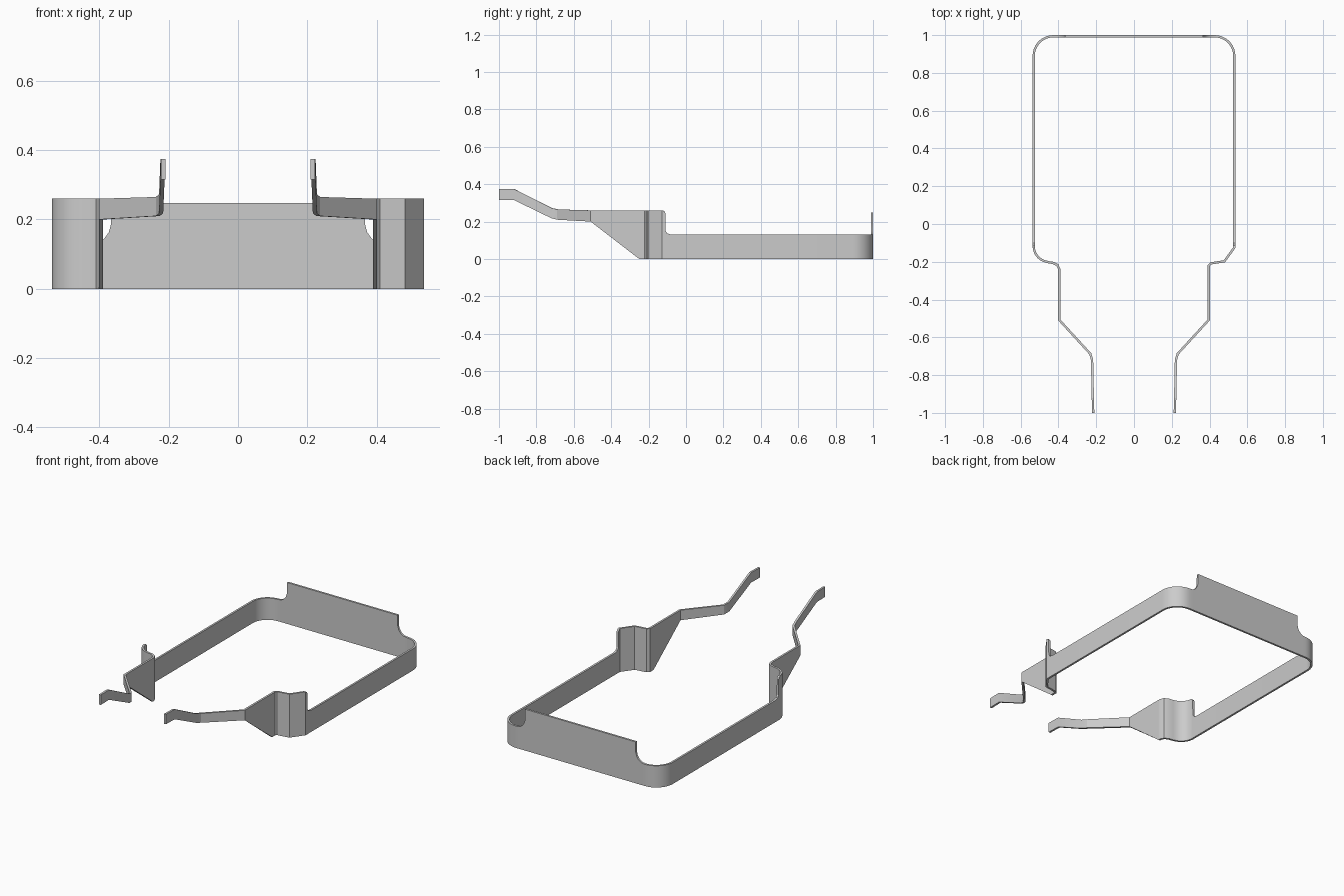
import bpy, bmesh, math
from mathutils import Vector

if "Cube" in bpy.data.objects:
    bpy.data.objects.remove(bpy.data.objects["Cube"])

THICK = 0.012


def arc(cx, cy, r, a0, a1, n, z0, z1):
    """Stations along a plan-view arc with constant bottom and top heights."""
    out = []
    for i in range(n + 1):
        a = math.radians(a0 + (a1 - a0) * i / n)
        out.append((cx + r * math.cos(a), cy + r * math.sin(a), z0, z1))
    return out


def mirrored(stations):
    return [(-x, y, a, b) for x, y, a, b in reversed(stations)]


def strip(name, stations):
    """Bent sheet strip: stations are outer x, y, bottom z, top z; thickened inward."""
    pts = [Vector(s[:2]) for s in stations]
    bm = bmesh.new()
    rings = []
    for i, (x, y, z0, z1) in enumerate(stations):
        dirs = []
        if i > 0:
            dirs.append((pts[i] - pts[i - 1]).normalized())
        if i < len(pts) - 1:
            dirs.append((pts[i + 1] - pts[i]).normalized())
        t = sum(dirs, Vector((0, 0))).normalized()
        miter = THICK / max(0.5, t.dot(dirs[0]))
        ix, iy = x + t.y * miter, y - t.x * miter
        rings.append([bm.verts.new(c) for c in
                      ((x, y, z0), (x, y, z1), (ix, iy, z1), (ix, iy, z0))])
    for a, b in zip(rings, rings[1:]):
        for k in range(4):
            m = (k + 1) % 4
            bm.faces.new((a[k], a[m], b[m], b[k]))
    bm.faces.new(rings[0])
    bm.faces.new(rings[-1][::-1])
    bmesh.ops.recalc_face_normals(bm, faces=bm.faces)
    me = bpy.data.meshes.new(name)
    bm.to_mesh(me)
    bm.free()
    ob = bpy.data.objects.new(name, me)
    bpy.context.collection.objects.link(ob)
    bpy.context.view_layer.objects.active = ob
    ob.select_set(True)
    bpy.ops.object.shade_smooth_by_angle(angle=math.radians(25))
    return ob


# Spring arm: raised tip, sloping section, tapered gusset
arm = [(-0.222, -1.0, 0.315, 0.375), (-0.224, -0.92, 0.315, 0.375),
       (-0.228, -0.72, 0.218, 0.273), (-0.237, -0.69, 0.21, 0.265),
       (-0.402, -0.51, 0.2, 0.26), (-0.402, -0.25, 0.0, 0.26)]

# Left shoulder is rounded, right shoulder is a plain chamfer
left_shoulder = [(-0.402, -0.24, 0, 0.26), (-0.41, -0.222, 0, 0.26),
                 (-0.43, -0.212, 0, 0.26), (-0.455, -0.208, 0, 0.26)]
left_shoulder += arc(-0.447, -0.117, 0.09, 255, 184, 7, 0, 0.26)
right_shoulder = [(-0.402, -0.222, 0, 0.26), (-0.41, -0.214, 0, 0.26),
                  (-0.482, -0.203, 0, 0.26), (-0.537, -0.127, 0, 0.26)]

# Step down to the low side wall, rear corner, then step up to the rear panel
side = [(-0.537, -0.116, 0, 0.255), (-0.537, -0.11, 0, 0.245),
        (-0.537, -0.109, 0, 0.15), (-0.537, -0.1, 0, 0.137),
        (-0.537, -0.08, 0, 0.13)]
side += arc(-0.427, 0.89, 0.11, 180, 90, 9, 0, 0.13)
side += [(-0.405, 1.0, 0, 0.133), (-0.387, 1.0, 0, 0.144),
         (-0.373, 1.0, 0, 0.163), (-0.367, 1.0, 0, 0.185),
         (-0.366, 1.0, 0, 0.248)]

strip("clip_frame", arm + left_shoulder + side + mirrored(arm + right_shoulder + side))
